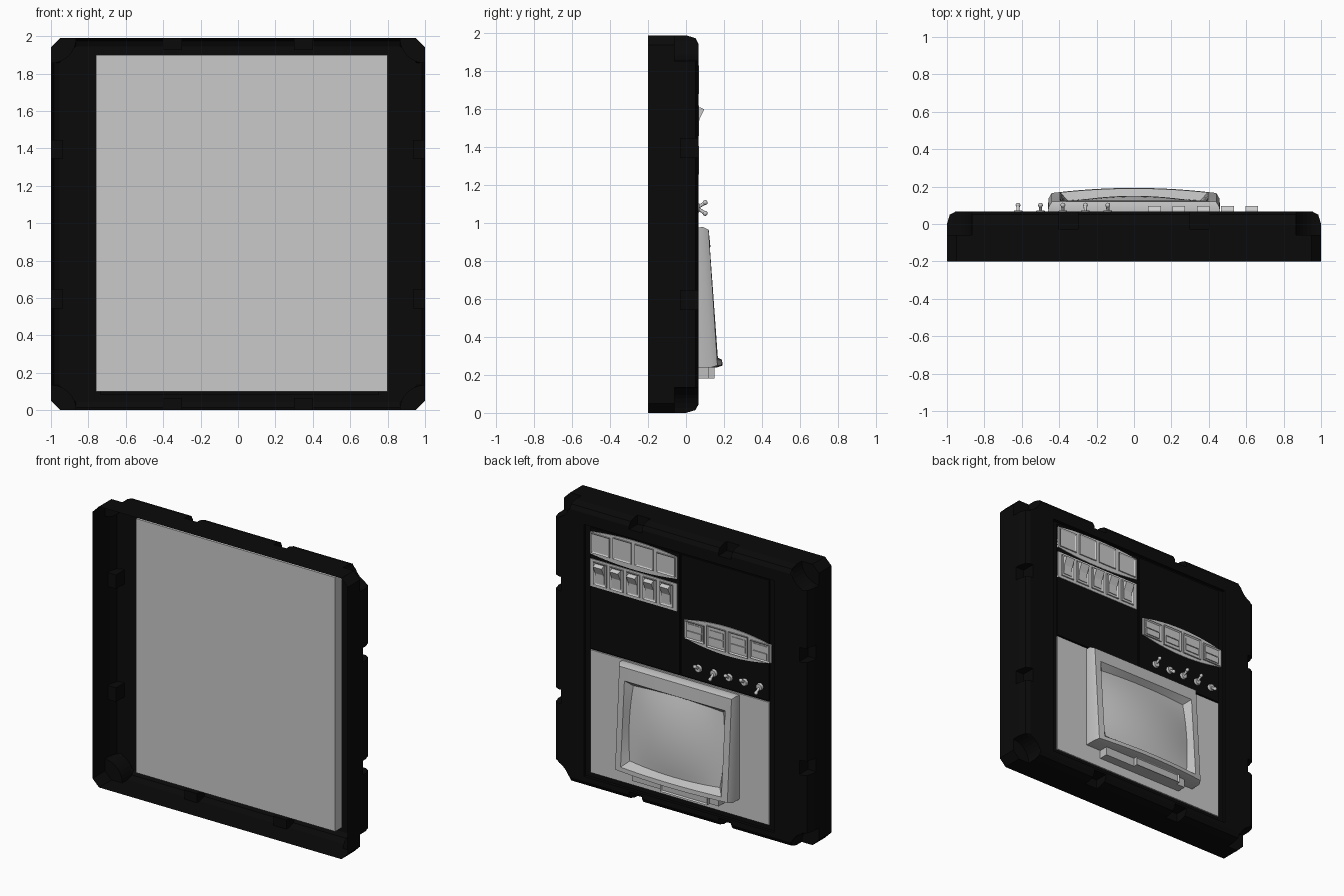
import bpy, bmesh, math
from mathutils import Matrix, Vector

if "Cube" in bpy.data.objects:
    bpy.data.objects.remove(bpy.data.objects["Cube"])


def material(name, value):
    m = bpy.data.materials.new(name)
    m.use_nodes = True
    col = (value, value, value, 1)
    m.diffuse_color = col
    node = next(n for n in m.node_tree.nodes if n.type == 'BSDF_PRINCIPLED')
    node.inputs["Base Color"].default_value = col
    return m


black = material("black", 0.003)
light = material("light grey", 0.59)
mid = material("mid grey", 0.52)


def finish(name, bm, mat, smooth=False):
    bmesh.ops.recalc_face_normals(bm, faces=bm.faces)
    mesh = bpy.data.meshes.new(name)
    bm.to_mesh(mesh)
    bm.free()
    ob = bpy.data.objects.new(name, mesh)
    bpy.context.collection.objects.link(ob)
    mesh.materials.append(mat)
    if smooth:
        bpy.ops.object.select_all(action='DESELECT')
        ob.select_set(True)
        bpy.context.view_layer.objects.active = ob
        bpy.ops.object.shade_smooth_by_angle(angle=math.radians(35))


def bridge(bm, loops):
    for a, b in zip(loops, loops[1:]):
        n = len(a)
        for i in range(n):
            j = (i + 1) % n
            bm.faces.new((a[i], a[j], b[j], b[i]))


def add_prism(bm, points, shift):
    """Extrude a closed 3D outline by a vector."""
    a = [bm.verts.new(p) for p in points]
    b = [bm.verts.new(Vector(p) + Vector(shift)) for p in points]
    bridge(bm, [a, b])
    bm.faces.new(a)
    bm.faces.new(b)


def add_box(bm, x0, x1, y0, y1, z0, z1):
    add_prism(bm, [(x0, y0, z0), (x1, y0, z0), (x1, y0, z1), (x0, y0, z1)], (0, y1 - y0, 0))


def box(name, mat, *bounds):
    bm = bmesh.new()
    add_box(bm, *bounds)
    finish(name, bm, mat)


def inset_box(name, mat, rim, depth, *bounds):
    """Box whose back-facing (+y) face is inset and sunk."""
    bm = bmesh.new()
    add_box(bm, *bounds)
    bmesh.ops.recalc_face_normals(bm, faces=bm.faces)
    face = [f for f in bm.faces if f.normal.y > 0.9]
    bmesh.ops.inset_region(bm, faces=face, thickness=rim, depth=0)
    bmesh.ops.translate(bm, verts=face[0].verts, vec=(0, -depth, 0))
    finish(name, bm, mat)


# Frame: open shell whose outline gains corner pockets, then edge notches
W, T, R, CUT, STEPS = 1.0, 0.995, 0.135, 0.05, 8


def outline(pocket, notch):
    d = 0.065 if notch else 0
    pts = [(W, 0.35), (W - d, 0.35), (W - d, 0.45), (W, 0.45)]
    for i in range(STEPS + 1):
        a = math.pi / 2 * i / STEPS
        if pocket or i in (0, STEPS):
            pts.append((W - R * math.sin(a), T - R * math.cos(a)))
        else:
            g = (i - 1) / (STEPS - 2)
            pts.append((W - CUT * g, T - CUT * (1 - g)))
    pts += [(0.4, T), (0.4, T - d), (0.3, T - d), (0.3, T)]
    half = pts + [(-x, z) for x, z in reversed(pts)]
    return half + [(-x, -z) for x, z in half]


def ring(bm, y, pocket=True, notch=True, x0=-W, x1=W, z0=0.0, z1=2 * T):
    """Outline at depth y, clamped to a rectangle."""
    return [bm.verts.new((min(max(x, x0), x1), y, min(max(z + T, z0), z1)))
            for x, z in outline(pocket, notch)]


def inset(i):
    return dict(x0=i - W, x1=W - i, z0=i, z1=2 * T - i)


hole = dict(x0=-0.735, x1=0.755, z0=0.08, z1=1.865)
bm = bmesh.new()
bridge(bm, [ring(bm, -0.2, False, False),
            ring(bm, -0.06, False, False),
            ring(bm, -0.06, True, False),
            ring(bm, -0.03, True, False),
            ring(bm, -0.03),
            ring(bm, 0.0),
            ring(bm, 0.05, **inset(0.015)),
            ring(bm, 0.066, **inset(0.045)),
            ring(bm, 0.066, **hole),
            ring(bm, 0.04, **hole)])
bmesh.ops.remove_doubles(bm, verts=bm.verts, dist=1e-5)
bmesh.ops.dissolve_degenerate(bm, edges=bm.edges, dist=1e-5)
finish("frame", bm, black)

# Plates
box("front_plate", light, -0.76, 0.80, -0.055, 0.02, 0.1, 1.9)
box("panel_base", black, -0.735, 0.755, 0.025, 0.045, 0.08, 1.865)
box("screen_plate", light, -0.69, 0.71, 0.04, 0.055, 0.115, 0.985)
box("upper_panel_left", black, 0.012, 0.71, 0.04, 0.055, 0.995, 1.85)
box("upper_panel_right", black, -0.69, 0.0, 0.04, 0.055, 0.995, 1.85)

# Display housing: nested rectangular loops from the wall to the screen rim
N = 12
edge = [(-1 + 2 * i / N, -1) for i in range(N)]
square = []
for k in range(4):
    square += edge
    edge = [(-v, u) for u, v in edge]


def front_y(x, z):
    t = (0.98 - z) / 0.73
    return 0.118 + 0.045 * t + 0.03 * t * (1 - (x / 0.46) ** 2)


def barrel_point(u, v, half, z0, z1, sink, barrel):
    x = u * half * (1 - barrel * v * v)
    z = (z0 + z1) / 2 + v * (z1 - z0) / 2 * (1 - barrel * u * u)
    return x, front_y(x, z) - sink, z


def loop(bm, half, z0, z1, sink=0.0, barrel=0.0, flat=None):
    pts = [barrel_point(u, v, half, z0, z1, sink, barrel) for u, v in square]
    return [bm.verts.new((x, y if flat is None else flat, z)) for x, y, z in pts]


RIM = (0.372, 0.305, 0.85)
SINK, BARREL = 0.045, 0.05
bm = bmesh.new()
bridge(bm, [loop(bm, 0.46, 0.24, 0.975, flat=0.05),
            loop(bm, 0.458, 0.24, 0.98, sink=0.03),
            loop(bm, 0.44, 0.25, 0.965),
            loop(bm, 0.395, 0.28, 0.875),
            loop(bm, *RIM, sink=SINK, barrel=BARREL)])
finish("display_housing", bm, mid, True)

# Curved screen
bm = bmesh.new()
ticks = [-1 + 2 * i / N for i in range(N + 1)]
rows = [[bm.verts.new(barrel_point(u, v, *RIM, SINK - 0.03 * (1 - u * u) * (1 - v * v), BARREL))
         for u in ticks] for v in ticks]
for a, b in zip(rows, rows[1:]):
    for i in range(N):
        bm.faces.new((a[i], b[i], b[i + 1], a[i + 1]))
finish("display_screen", bm, light, True)

# Ledge below the display
box("display_base", mid, -0.34, 0.34, 0.05, 0.12, 0.18, 0.25)
inset_box("display_drawer", mid, 0.012, 0.01, -0.27, 0.1, 0.11, 0.15, 0.18, 0.245)


# Arched backing strips
def arched_strip(name, x0, x1, z0, z1, bow):
    steps = [i / 12 for i in range(13)]
    arc = [(x0 + (x1 - x0) * s, bow * 4 * s * (1 - s)) for s in steps]
    pts = [(x, 0.05, z0 - b) for x, b in arc] + [(x, 0.05, z1 + b) for x, b in reversed(arc)]
    bm = bmesh.new()
    add_prism(bm, pts, (0, 0.01, 0))
    finish(name, bm, light)


arched_strip("gauge_strip", 0.03, 0.71, 1.67, 1.825, 0.025)
arched_strip("button_strip", -0.71, -0.025, 1.27, 1.395, 0.04)
box("switch_strip", light, 0.03, 0.71, 0.05, 0.06, 1.44, 1.635)

# Gauges and push buttons
for i in range(4):
    off = (i - 1.5) * 0.171
    rise = 0.012 if i in (1, 2) else 0
    x = 0.37 + off
    inset_box(f"gauge_{i + 1}", light, 0.014, 0.006, x - 0.072, x + 0.072,
              0.055, 0.068, 1.68, 1.82 + rise)
    x = -0.367 + off
    inset_box(f"button_frame_{i + 1}", light, 0.012, 0.008, x - 0.075, x + 0.075,
              0.055, 0.068, 1.268 - rise, 1.395 + rise)
    box(f"button_upper_{i + 1}", light, x - 0.055, x + 0.055, 0.055, 0.064, 1.335, 1.378)
    box(f"button_lower_{i + 1}", light, x - 0.055, x + 0.055, 0.055, 0.067, 1.285, 1.328)

# Rocker switches
for i in range(5):
    x = 0.37 + (i - 2) * 0.13
    inset_box(f"rocker_frame_{i + 1}", light, 0.014, 0.006, x - 0.052, x + 0.052, 0.055, 0.068, 1.46, 1.62)
    bm = bmesh.new()
    profile = [(0.055, 1.48), (0.067, 1.48), (0.07, 1.545), (0.096, 1.60), (0.075, 1.61), (0.055, 1.61)]
    add_prism(bm, [(x - 0.034, y, z) for y, z in profile], (0.068, 0, 0))
    finish(f"rocker_{i + 1}", bm, light)

# Toggle switches: collar, lever and tip
for i, tilt in enumerate((35, -35, 35, 35, -35)):
    bm = bmesh.new()
    base = Matrix.Translation((-0.14 - 0.12 * i, 0.06, 1.08)) @ Matrix.Rotation(-math.pi / 2, 4, 'X')
    lean = base @ Matrix.Rotation(math.radians(tilt), 4, 'X')

    def rod(frame_matrix, r1, r2, z, depth):
        bmesh.ops.create_cone(bm, cap_ends=True, segments=12, radius1=r1, radius2=r2, depth=depth,
                              matrix=frame_matrix @ Matrix.Translation((0, 0, z)))
    rod(base, 0.026, 0.022, 0.003, 0.018)
    rod(lean, 0.007, 0.010, 0.027, 0.045)
    bmesh.ops.create_uvsphere(bm, u_segments=12, v_segments=8, radius=0.013,
                              matrix=lean @ Matrix.Translation((0, 0, 0.05)))
    finish(f"toggle_{i + 1}", bm, light, True)
